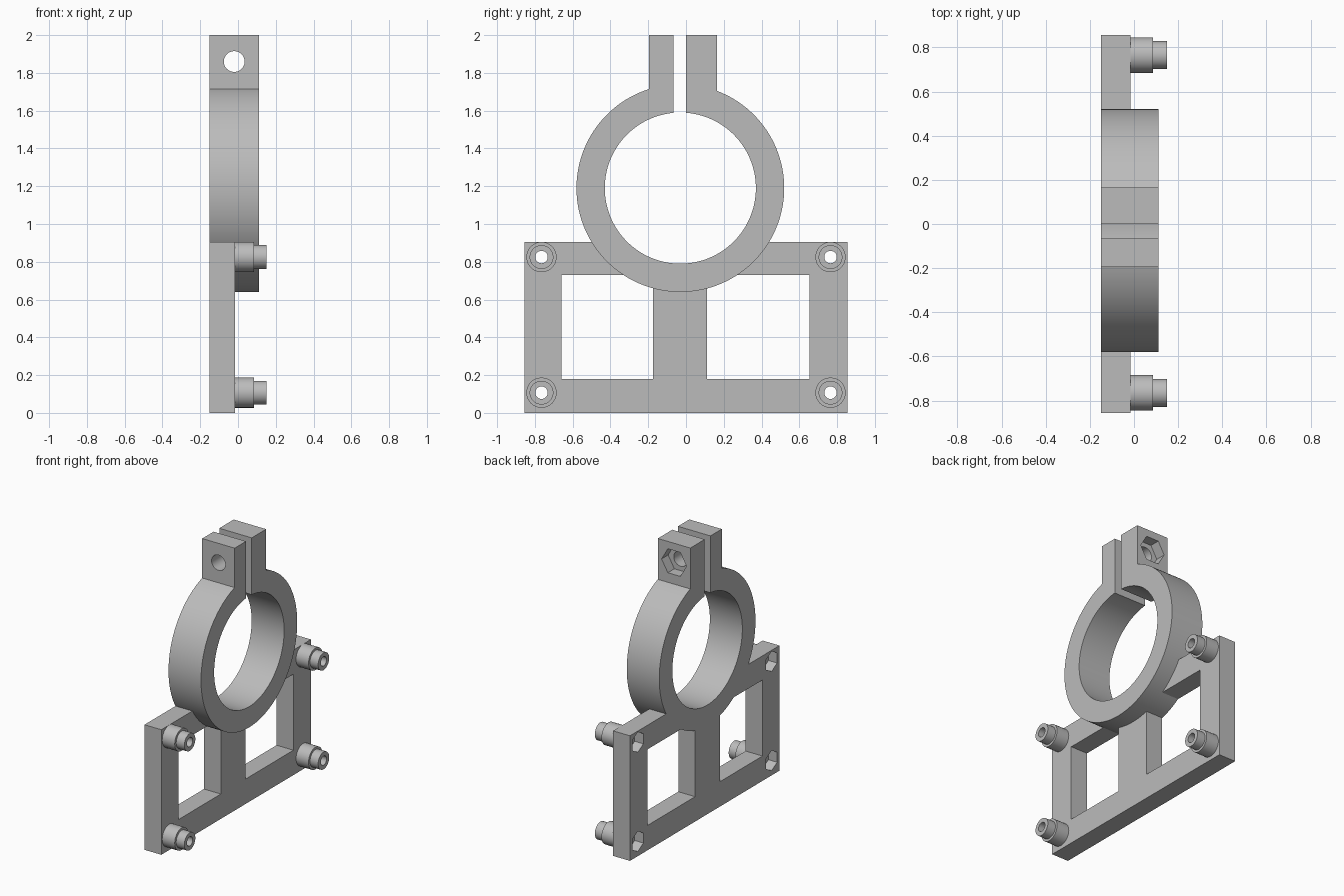
import bpy
import math
from mathutils import Matrix, Vector

default = bpy.data.objects.get("Cube")
if default:
    bpy.data.objects.remove(default, do_unlink=True)

grey = bpy.data.materials.new("plain grey")
grey.use_nodes = True
grey.diffuse_color = (0.5, 0.5, 0.5, 1)
grey.node_tree.nodes["Principled BSDF"].inputs["Base Color"].default_value = (0.5, 0.5, 0.5, 1)


def finish(name):
    ob = bpy.context.object
    ob.name = ob.data.name = name
    ob.data.materials.append(grey)
    return ob


def box(name, x, y, z):
    """Box from (low, high) ranges on each axis."""
    bpy.ops.mesh.primitive_cube_add(size=1)
    size = Matrix.Diagonal((x[1] - x[0], y[1] - y[0], z[1] - z[0], 1))
    centre = Vector((sum(x), sum(y), sum(z))) / 2
    ob = finish(name)
    ob.data.transform(Matrix.Translation(centre) @ size)
    return ob


def rod(name, axis, start, end, a, b, radius, sides=48, spin=0):
    """Prism along X (a, b = y, z) or along Y (a, b = x, z)."""
    bpy.ops.mesh.primitive_cylinder_add(vertices=sides, radius=radius, depth=end - start)
    mid = (start + end) / 2
    if axis == "X":
        turn, centre = Matrix.Rotation(math.pi / 2, 4, "Y"), (mid, a, b)
    else:
        turn, centre = Matrix.Rotation(math.pi / 2, 4, "X"), (a, mid, b)
    ob = finish(name)
    ob.data.transform(Matrix.Translation(centre) @ turn @ Matrix.Rotation(spin, 4, "Z"))
    return ob


def combine(target, other, operation):
    other.hide_render = True
    mod = target.modifiers.new(other.name, "BOOLEAN")
    mod.operation, mod.solver, mod.object = operation, "EXACT", other
    bpy.context.view_layer.objects.active = target
    bpy.ops.object.modifier_apply(modifier=mod.name)
    bpy.data.objects.remove(other, do_unlink=True)


BACK, PLATE, RING, BOSS = -0.15, -0.015, 0.11, 0.15
RING_Y, RING_Z = -0.03, 1.19

# Mounting plate with two windows
bracket = box("clamp_bracket", (BACK, PLATE), (-0.855, 0.855), (0, 0.905))
for y in ((-0.66, -0.175), (0.11, 0.655)):
    combine(bracket, box("window", (-0.3, 0.3), y, (0.18, 0.73)), "DIFFERENCE")

# Split ring with two clamping ears
ring = rod("ring", "X", BACK, RING, RING_Y, RING_Z, 0.55, 128)
combine(ring, box("ears", (BACK, RING), (-0.195, 0.165), (1.4, 2)), "UNION")
combine(bracket, ring, "UNION")
combine(bracket, rod("bore", "X", -0.3, 0.3, RING_Y, RING_Z, 0.4, 128), "DIFFERENCE")
combine(bracket, box("slot", (-0.3, 0.3), (-0.065, 0), (1.4, 2.1)), "DIFFERENCE")

# Clamp bolt hole and hexagonal nut pocket
combine(bracket, rod("bolt_hole", "Y", -0.4, 0.4, -0.02, 1.86, 0.055), "DIFFERENCE")
combine(bracket, rod("nut_pocket", "Y", 0.09, 0.3, -0.02, 1.86, 0.1, 6, math.pi / 6), "DIFFERENCE")

# Stepped corner bosses, drilled through, with nut pockets behind
for y in (-0.765, 0.765):
    for z in (0.107, 0.825):
        combine(bracket, rod("boss", "X", -0.05, 0.085, y, z, 0.08), "UNION")
        combine(bracket, rod("boss_tip", "X", 0.04, BOSS, y, z, 0.063), "UNION")
        combine(bracket, rod("screw_hole", "X", -0.3, 0.3, y, z, 0.033), "DIFFERENCE")
        combine(bracket, rod("corner_pocket", "X", -0.3, -0.08, y, z, 0.073, 6, math.pi / 2),
                "DIFFERENCE")

# One material slot, smooth curves with sharp edges
bracket.data.materials.clear()
bracket.data.materials.append(grey)
for face in bracket.data.polygons:
    face.material_index = 0
bpy.ops.object.select_all(action="DESELECT")
bracket.select_set(True)
bpy.context.view_layer.objects.active = bracket
bpy.ops.object.shade_smooth_by_angle(angle=math.radians(30))
